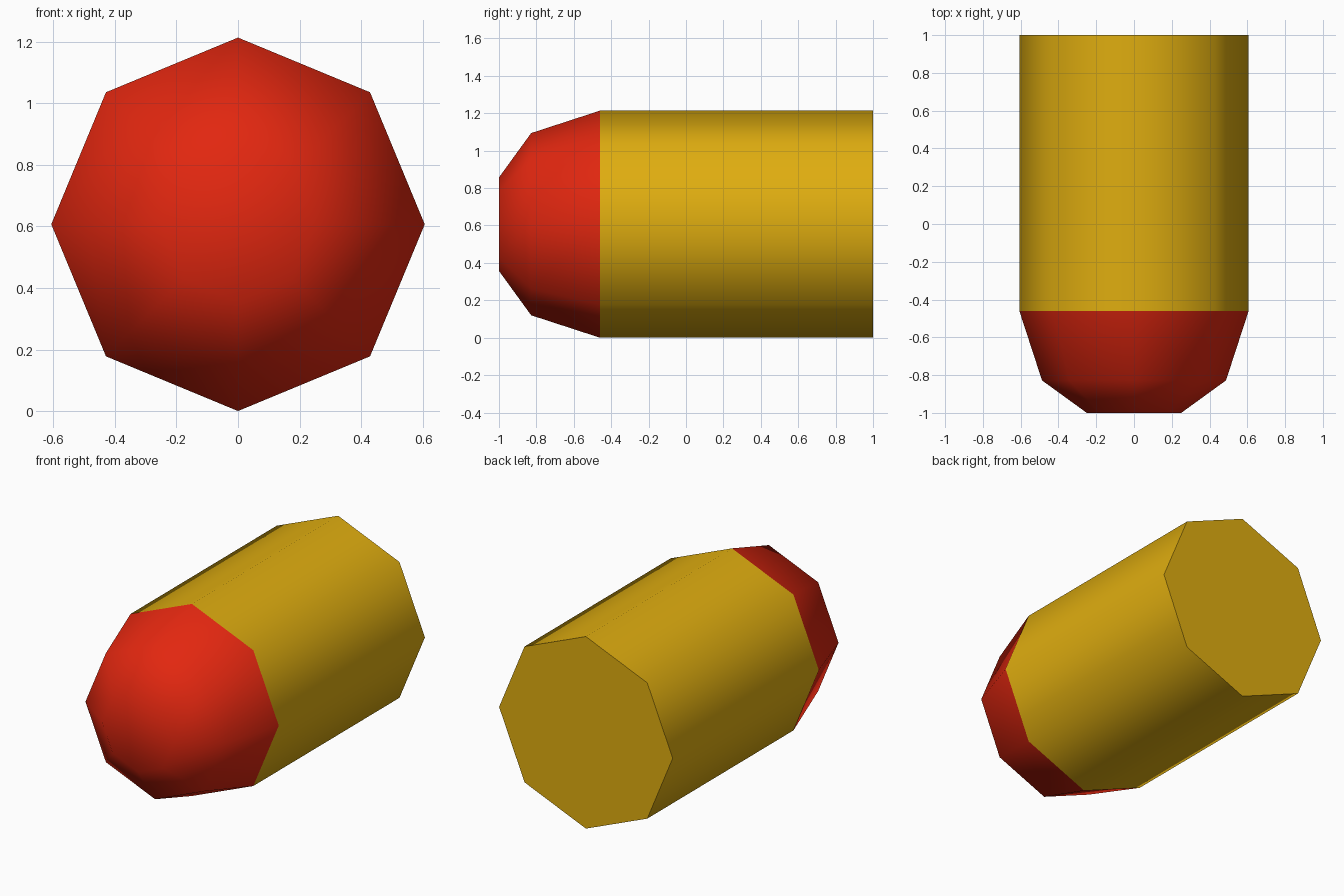
import bpy, bmesh, math

if "Cube" in bpy.data.objects:
    bpy.data.objects.remove(bpy.data.objects["Cube"])

SIDES = 8
R = 0.607


def material(name, rgb):
    m = bpy.data.materials.new(name)
    m.diffuse_color = (*rgb, 1.0)
    m.use_nodes = True
    m.node_tree.nodes["Principled BSDF"].inputs["Base Color"].default_value = m.diffuse_color
    return m


def lathe(name, profile, mat, cap_front=False, cap_back=False):
    """Octagonal rings along y from (y, radius) pairs, front to back."""
    bm = bmesh.new()
    rings = []
    for y, r in profile:
        ring = []
        for i in range(SIDES):
            a = 2 * math.pi * i / SIDES
            ring.append(bm.verts.new((r * math.cos(a), y, R + r * math.sin(a))))
        rings.append(ring)
    for f, b in zip(rings, rings[1:]):
        for i in range(SIDES):
            j = (i + 1) % SIDES
            bm.faces.new((f[i], f[j], b[j], b[i]))
    if cap_front:
        bm.faces.new(rings[0][::-1])
    if cap_back:
        bm.faces.new(rings[-1])
    bm.normal_update()
    # make every face point away from the body's middle
    for face in bm.faces:
        c = face.calc_center_median()
        c.z -= R
        if face.normal.dot(c) < 0:
            face.normal_flip()
    me = bpy.data.meshes.new(name)
    bm.to_mesh(me)
    bm.free()
    me.materials.append(mat)
    ob = bpy.data.objects.new(name, me)
    bpy.context.collection.objects.link(ob)
    bpy.ops.object.select_all(action='DESELECT')
    ob.select_set(True)
    bpy.context.view_layer.objects.active = ob
    bpy.ops.object.shade_smooth_by_angle(angle=math.radians(60))
    return ob


red = material("red", (0.76, 0.02, 0.005))
yellow = material("golden yellow", (0.74, 0.42, 0.005))

# rounded front tip, and straight body closed at the back
lathe("nose", [(-1.0, 0.25), (-0.828, 0.487), (-0.46, R)], red, cap_front=True)
lathe("casing", [(-0.46, R), (1.0, R)], yellow, cap_back=True)
